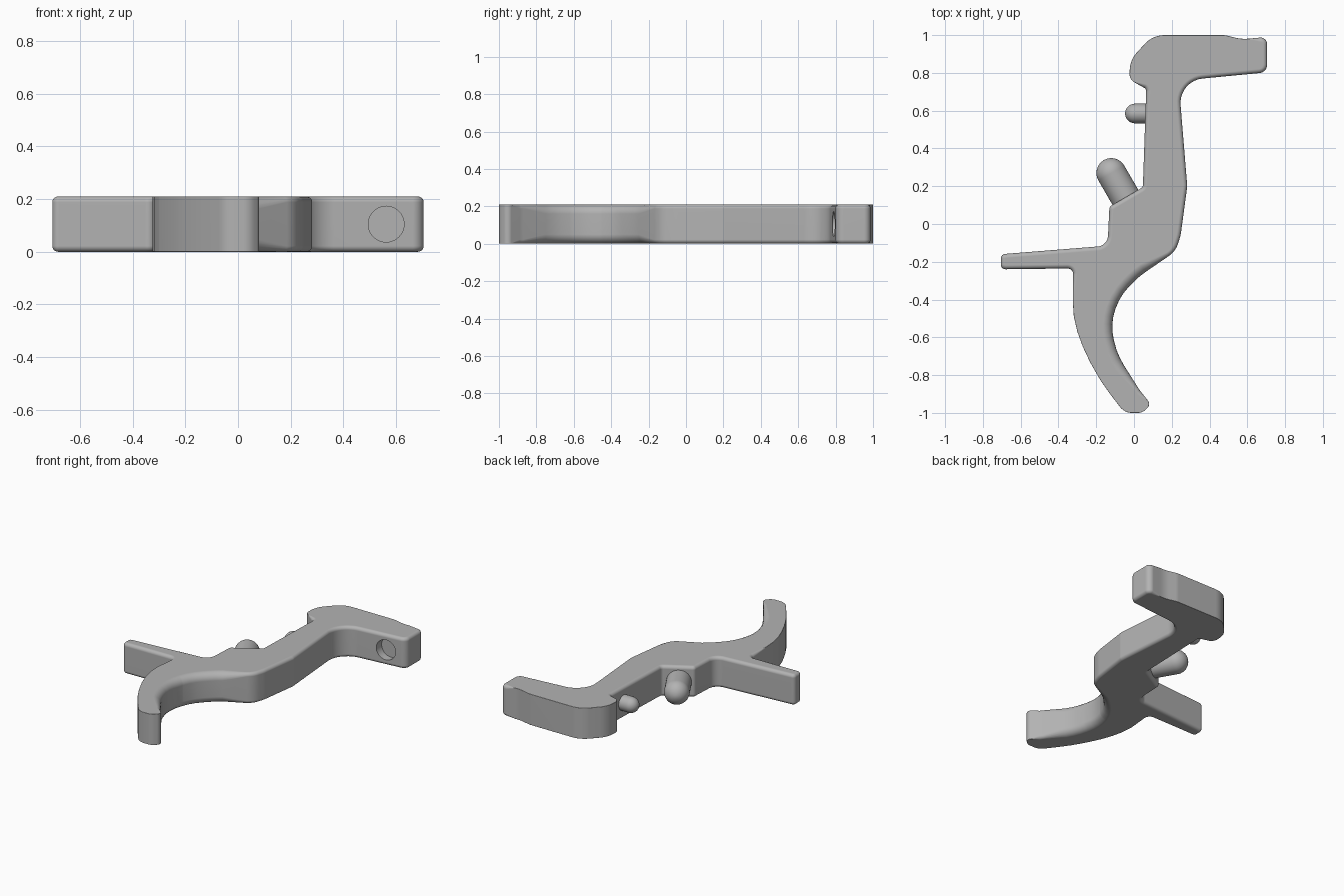
import bpy, bmesh, math
from mathutils import Vector, Matrix

HEIGHT = 0.21
MID = HEIGHT / 2
SHARP, SOFT, GRIP = 0.002, 0.022, 0.05   # edge rounding widths

if "Cube" in bpy.data.objects:
    bpy.data.objects.remove(bpy.data.objects["Cube"], do_unlink=True)

steel = bpy.data.materials.new("grey steel")
steel.use_nodes = True
colour = (0.45, 0.45, 0.45, 1)
steel.diffuse_color = colour
steel.node_tree.nodes["Principled BSDF"].inputs["Base Color"].default_value = colour


def make_object(name, bm):
    bmesh.ops.recalc_face_normals(bm, faces=bm.faces)
    mesh = bpy.data.meshes.new(name)
    bm.to_mesh(mesh)
    bm.free()
    mesh.materials.append(steel)
    obj = bpy.data.objects.new(name, mesh)
    bpy.context.collection.objects.link(obj)
    return obj


def select(obj):
    bpy.ops.object.select_all(action='DESELECT')
    obj.select_set(True)
    bpy.context.view_layer.objects.active = obj


def rounded_outline(corners):
    """Replace each corner by an arc; returns (point, edge width) pairs."""
    result = []
    for i, (x, y, radius, width) in enumerate(corners):
        p = Vector((x, y))
        a = Vector(corners[i - 1][:2]) - p
        b = Vector(corners[(i + 1) % len(corners)][:2]) - p
        half = a.angle(b) / 2
        tangent = min(radius / math.tan(half), a.length * 0.49, b.length * 0.49)
        radius = tangent * math.tan(half)
        a.normalize()
        b.normalize()
        centre = p + (a + b).normalized() * radius / math.sin(half)
        start, end = p + a * tangent - centre, p + b * tangent - centre
        sweep = start.angle_signed(end)
        steps = max(2, math.ceil(abs(sweep) / 0.16))
        for k in range(steps + 1):
            turn = Matrix.Rotation(-sweep * k / steps, 2)
            result.append((centre + turn @ start, width))
    return result


def rounded_plate(name, outline, segments=5):
    """Extrude a counterclockwise outline with rounded upper and lower edges."""
    count = len(outline)
    inward = []
    for i, (p, _) in enumerate(outline):
        before = (p - outline[i - 1][0]).normalized()
        after = (outline[(i + 1) % count][0] - p).normalized()
        n = Vector((-before.y - after.y, before.x + after.x)).normalized()
        inward.append(n / max(0.5, n.dot(Vector((-after.y, after.x)))))
    bm = bmesh.new()
    rings = []
    levels = [(False, k) for k in range(segments + 1)]
    levels += [(True, k) for k in reversed(range(segments + 1))]
    for top, k in levels:
        angle = math.pi / 2 * k / segments
        ring = []
        for (p, width), n in zip(outline, inward):
            q = p + n * width * (1 - math.sin(angle))
            z = width * (1 - math.cos(angle))
            ring.append(bm.verts.new((q.x, q.y, HEIGHT - z if top else z)))
        rings.append(ring)
    for low, high in zip(rings, rings[1:]):
        for i in range(count):
            j = (i + 1) % count
            bm.faces.new((low[i], low[j], high[j], high[i]))
    bm.faces.new(rings[0][::-1])
    bm.faces.new(rings[-1])
    return make_object(name, bm)


def lathe(name, profile, origin, direction, sides=40):
    """Spin (radius, distance) pairs round an axis."""
    bm = bmesh.new()
    verts = [bm.verts.new((r, 0, d)) for r, d in profile]
    edges = [bm.edges.new(pair) for pair in zip(verts, verts[1:])]
    bmesh.ops.spin(bm, geom=verts + edges, axis=(0, 0, 1), cent=(0, 0, 0),
                   angle=math.tau, steps=sides)
    bmesh.ops.remove_doubles(bm, verts=bm.verts, dist=0.0001)
    turn = Vector(direction).to_track_quat('Z', 'Y').to_matrix().to_4x4()
    bm.transform(Matrix.Translation(origin) @ turn)
    return make_object(name, bm)


def domed_peg(name, origin, direction, radius, length):
    dome = [(radius * math.cos(t * math.pi / 16), length + radius * math.sin(t * math.pi / 16))
            for t in range(8)]
    return lathe(name, [(0, 0), (radius, 0)] + dome + [(0, length + radius)], origin, direction)


def cut(target, cutter):
    select(target)
    mod = target.modifiers.new("cut", 'BOOLEAN')
    mod.operation = 'DIFFERENCE'
    mod.solver = 'EXACT'
    mod.object = cutter
    bpy.ops.object.modifier_apply(modifier=mod.name)
    bpy.data.objects.remove(cutter, do_unlink=True)


# Lever outline, counterclockwise: x, y, corner radius, edge rounding
corners = [
    # hooked head, back side
    (0.705, 0.99, 0.035, SOFT), (0.57, 0.978, 0.2, SHARP), (0.48, 1, 0.1, SHARP),
    (0.1, 1, 0.14, SHARP), (-0.02, 0.87, 0.2, SHARP), (-0.025, 0.765, 0.05, SHARP),
    # neck and shoulder
    (0.065, 0.715, 0.02, SOFT), (0.047, 0.195, 0.02, SOFT), (-0.13, 0.092, 0.025, SOFT),
    (-0.14, -0.115, 0.06, SOFT),
    # side arm
    (-0.705, -0.16, 0.025, SOFT), (-0.705, -0.24, 0.025, SOFT), (-0.322, -0.235, 0.03, SOFT),
    # convex side of the finger curve and its tip
    (-0.325, -0.49, 1, SHARP), (-0.275, -0.65, 1, SHARP), (-0.18, -0.83, 1, SHARP),
    (-0.05, -1, 0.08, SHARP), (0.045, -1, 0.06, SHARP), (0.09, -0.955, 0.03, SHARP),
    # concave side of the finger curve
    (0.03, -0.88, 0.2, SOFT), (-0.09, -0.69, 0.4, GRIP), (-0.125, -0.53, 0.4, GRIP),
    (-0.075, -0.38, 0.4, GRIP), (0.03, -0.275, 0.4, GRIP),
    # front of the neck and inside of the hook
    (0.22, -0.145, 0.12, SOFT), (0.247, -0.06, 0.2, SOFT), (0.282, 0.2, 0.06, SOFT),
    (0.236, 0.758, 0.13, SOFT), (0.705, 0.803, 0.045, SOFT),
]
lever = rounded_plate("lever_body", rounded_outline(corners))

# Pivot hole with slightly flared rims
bore, flare, lip = 0.068, 0.082, 0.014
cut(lever, lathe("pivot_cutter", [
    (0, -lip), (flare + lip, -lip), (flare, 0), (bore, lip),
    (bore, HEIGHT - lip), (flare, HEIGHT), (flare + lip, HEIGHT + lip),
    (0, HEIGHT + lip)], (0.162, 0.843, 0), (0, 0, 1)))

# Round spring pocket in the hook
cut(lever, lathe("pocket_cutter", [(0, 0), (bore, 0), (bore, 0.2), (0, 0.2)],
                 (0.5625, 0.84, MID), (0, -1, 0)))

# Pegs on the rear side
small_peg = domed_peg("small_peg", (0.1, 0.585, MID), (-1, 0, 0), 0.052, 0.095)
large_peg = domed_peg("large_peg", (0, 0.062, MID), (-0.5, 0.866, 0), 0.079, 0.24)

for part in (lever, small_peg, large_peg):
    select(part)
    bpy.ops.object.shade_smooth_by_angle(angle=math.radians(32))
    weighted = part.modifiers.new("clean shading", 'WEIGHTED_NORMAL')
    weighted.keep_sharp = True
